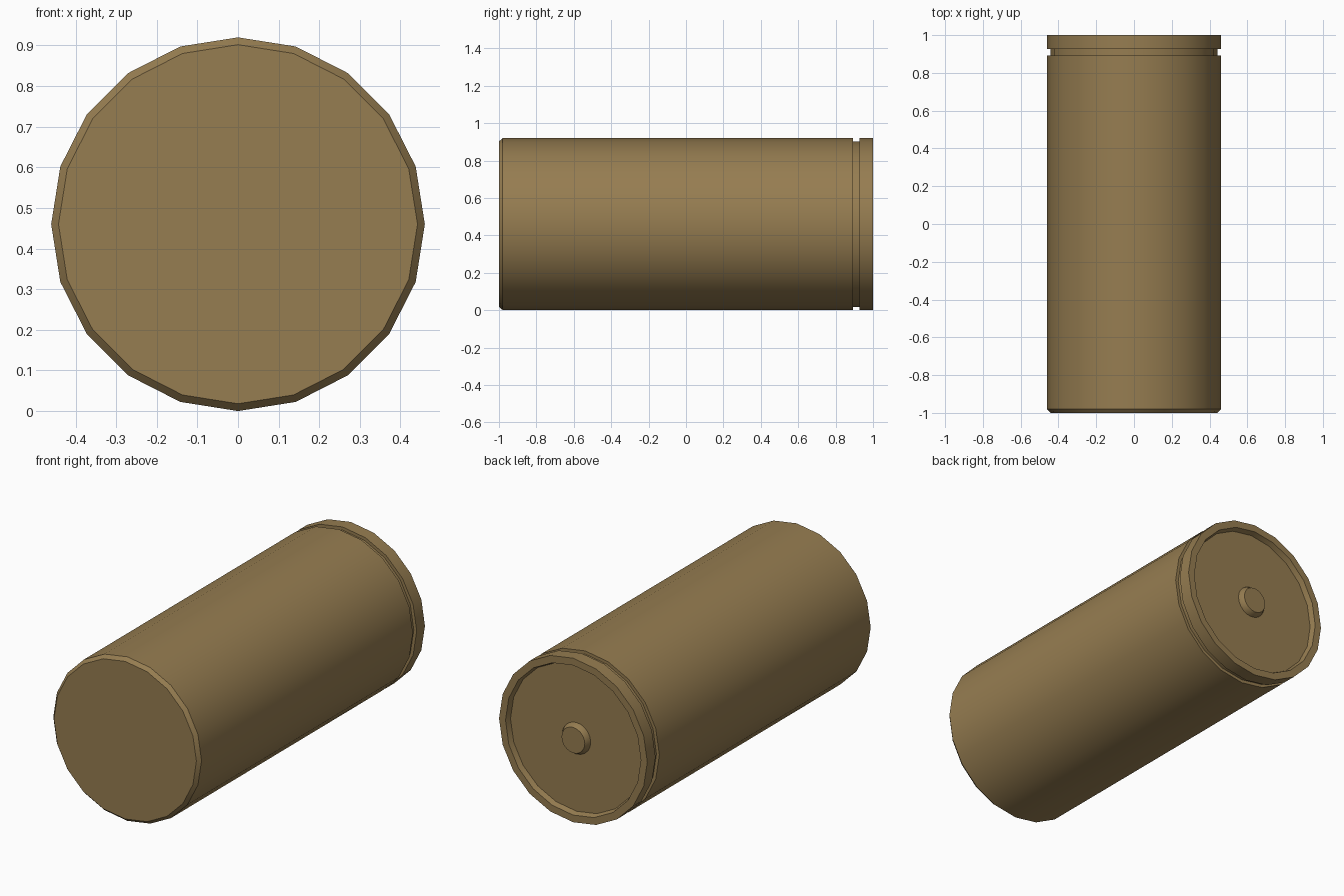
import bpy, bmesh, math

if "Cube" in bpy.data.objects:
    bpy.data.objects.remove(bpy.data.objects["Cube"])

brass = bpy.data.materials.new("dull_brass")
brass.diffuse_color = (0.305, 0.205, 0.082, 1)
brass.use_nodes = True
brass.node_tree.nodes["Principled BSDF"].inputs["Base Color"].default_value = brass.diffuse_color

RADIUS = 0.46


def lathe(name, profile, sides):
    """Revolve (radius, y) points about the lengthwise axis; ends are capped."""
    bm = bmesh.new()
    rings = []
    for r, y in profile:
        angles = [2 * math.pi * i / sides for i in range(sides)]
        rings.append([bm.verts.new((r * math.sin(a), y, RADIUS + r * math.cos(a)))
                      for a in angles])
    for a, b in zip(rings, rings[1:]):
        for i in range(sides):
            j = (i + 1) % sides
            bm.faces.new((a[i], a[j], b[j], b[i]))
    bm.faces.new(rings[0])
    bm.faces.new(rings[-1])
    bmesh.ops.recalc_face_normals(bm, faces=bm.faces)
    mesh = bpy.data.meshes.new(name)
    bm.to_mesh(mesh)
    bm.free()
    mesh.materials.append(brass)
    obj = bpy.data.objects.new(name, mesh)
    bpy.context.collection.objects.link(obj)
    bpy.ops.object.select_all(action='DESELECT')
    obj.select_set(True)
    bpy.context.view_layer.objects.active = obj
    bpy.ops.object.shade_smooth_by_angle(angle=math.radians(30))
    return obj


# Casing: chamfered front, groove near the back, rim and recessed base
lathe("casing", [(0.442, -1.0), (RADIUS, -0.98), (RADIUS, 0.893), (0.442, 0.893),
                 (0.442, 0.927), (RADIUS, 0.927), (RADIUS, 1.0), (0.42, 1.0),
                 (0.41, 0.97)], 20)

# Centre button on the recessed base
lathe("centre_button", [(0.088, 0.965), (0.088, 0.972), (0.072, 1.0)], 20)
